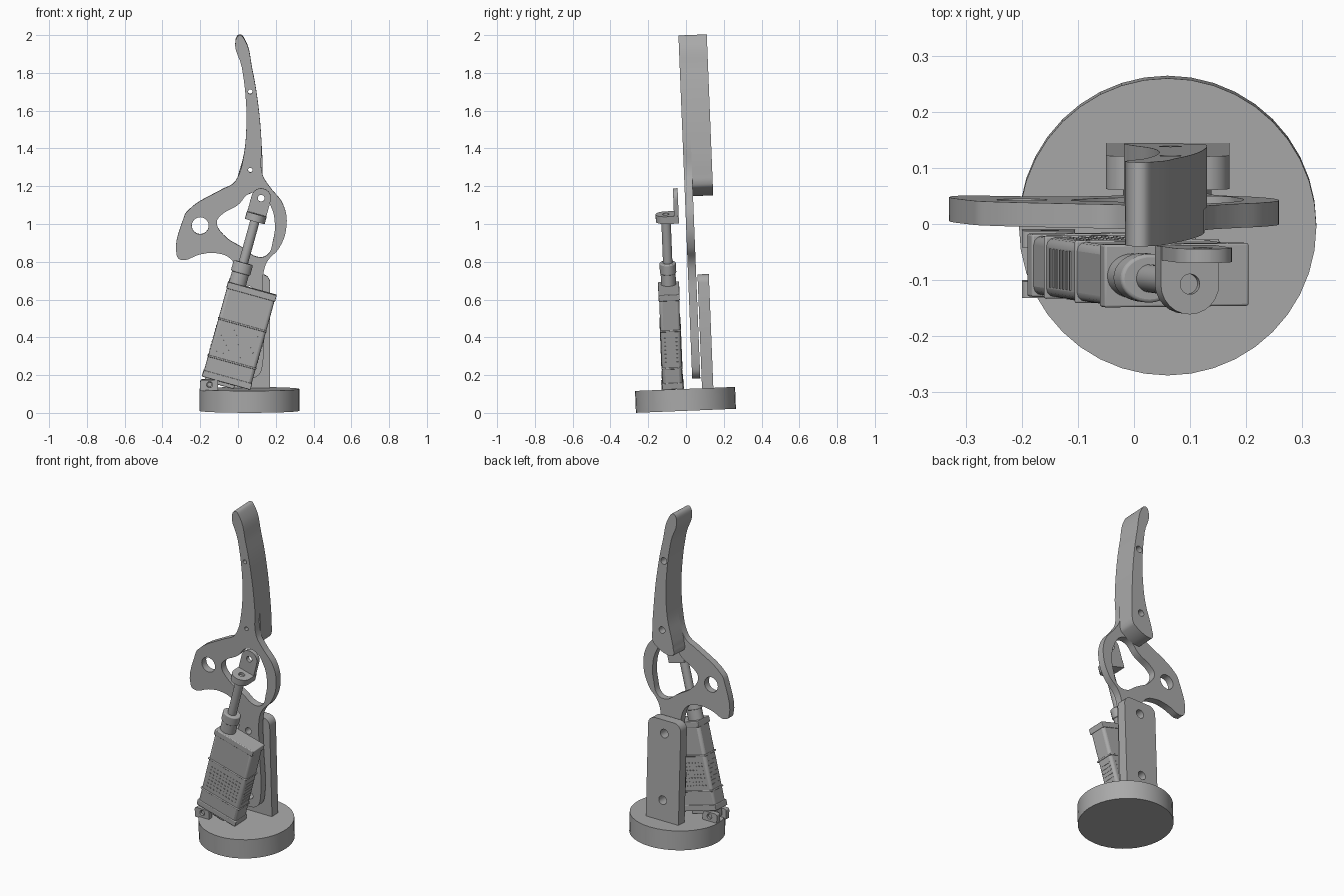
import bpy, math
from mathutils import Matrix

cube = bpy.data.objects.get("Cube")
if cube:
    bpy.data.objects.remove(cube, do_unlink=True)

grey = bpy.data.materials.new("plain_grey")
grey.use_nodes = True
grey.diffuse_color = (0.4, 0.4, 0.4, 1)
grey.node_tree.nodes["Principled BSDF"].inputs["Base Color"].default_value = (0.4, 0.4, 0.4, 1)

# Whole assembly leans slightly forward; the actuator also leans sideways
LEAN = Matrix.Rotation(0.04, 4, 'X')
ACT = LEAN @ Matrix.Translation((-0.15, -0.065, 0.155)) @ Matrix.Rotation(math.radians(15.5), 4, 'Y')


def finish(ob, frame, bevel=0):
    """Place in a frame, colour, bevel and shade."""
    ob.matrix_world = frame @ ob.matrix_world
    ob.data.materials.clear()
    ob.data.materials.append(grey)
    if bevel:
        mod = ob.modifiers.new("bevel", 'BEVEL')
        mod.width, mod.segments, mod.limit_method = bevel, 3, 'ANGLE'
    bpy.ops.object.select_all(action='DESELECT')
    ob.select_set(True)
    bpy.context.view_layer.objects.active = ob
    bpy.ops.object.shade_smooth_by_angle(angle=math.radians(35))
    return ob


def box(name, lo, hi, frame=LEAN, bevel=0):
    bpy.ops.mesh.primitive_cube_add(size=1)
    ob = bpy.context.object
    ob.name = name
    mid = [(a + b) / 2 for a, b in zip(lo, hi)]
    size = [b - a for a, b in zip(lo, hi)]
    ob.data.transform(Matrix.Translation(mid) @ Matrix.Diagonal((*size, 1)))
    return finish(ob, frame, bevel)


def cylinder(name, r, z0, z1, frame=LEAN, x=0, y=0, sides=32, squash=1, bevel=0):
    bpy.ops.mesh.primitive_cylinder_add(radius=r, depth=z1 - z0, vertices=sides)
    ob = bpy.context.object
    ob.name = name
    ob.data.transform(Matrix.Translation((x, y, (z0 + z1) / 2)) @ Matrix.Diagonal((1, squash, 1, 1)))
    return finish(ob, frame, bevel)


def circle(x, z, r, n=24):
    return [(x + r * math.cos(2 * math.pi * i / n), z + r * math.sin(2 * math.pi * i / n)) for i in range(n)]


def rounded(x0, x1, z0, z1, rb, rt):
    """Rectangle with separate bottom and top corner radii."""
    pts = []
    corners = [(x1 - rt, z1 - rt, rt, 0), (x0 + rt, z1 - rt, rt, 90),
               (x0 + rb, z0 + rb, rb, 180), (x1 - rb, z0 + rb, rb, 270)]
    for cx, cz, r, start in corners:
        for k in range(7):
            a = math.radians(start + 15 * k)
            pts.append((cx + r * math.cos(a), cz + r * math.sin(a)))
    return pts


def plate(name, loops, y0, y1, frame=LEAN, smooth=0, flat=False):
    """Extruded profile in x-z; the first `smooth` loops are curved, the rest polygons."""
    cu = bpy.data.curves.new(name, 'CURVE')
    cu.dimensions, cu.fill_mode = '2D', 'BOTH'
    cu.extrude, cu.resolution_u = (y1 - y0) / 2, 5
    for i, pts in enumerate(loops):
        if i < smooth:
            sp = cu.splines.new('BEZIER')
            sp.bezier_points.add(len(pts) - 1)
            for p, co in zip(sp.bezier_points, pts):
                p.co = (*co, 0)
                p.handle_left_type = p.handle_right_type = 'AUTO'
        else:
            sp = cu.splines.new('POLY')
            sp.points.add(len(pts) - 1)
            for p, co in zip(sp.points, pts):
                p.co = (*co, 0, 1)
        sp.use_cyclic_u = True
    tmp = bpy.data.objects.new("profile", cu)
    bpy.context.collection.objects.link(tmp)
    bpy.context.view_layer.update()
    me = bpy.data.meshes.new_from_object(tmp.evaluated_get(bpy.context.evaluated_depsgraph_get()))
    bpy.data.objects.remove(tmp, do_unlink=True)
    ob = bpy.data.objects.new(name, me)
    bpy.context.collection.objects.link(ob)
    if not flat:
        me.transform(Matrix.Translation((0, (y0 + y1) / 2, 0)) @ Matrix.Rotation(math.pi / 2, 4, 'X'))
    else:
        me.transform(Matrix.Translation((0, 0, (y0 + y1) / 2)))
    return finish(ob, frame)


# Base and rear post
cylinder("base_disc", 0.265, 0.011, 0.127, x=0.06, sides=40)
plate("rear_post", [rounded(-0.05, 0.17, 0.12, 0.73, 0.002, 0.045),
                    circle(0.06, 0.25, 0.026), circle(0.06, 0.65, 0.026)], 0.09, 0.15)

# Finger plate: long tip, open knuckle, side horn and lower shank
tip_right = [(0.035, 1.975), (0.075, 1.82), (0.108, 1.62), (0.125, 1.42), (0.13, 1.26)]
tip_left = [(0.0, 1.25), (0.03, 1.36), (0.044, 1.5), (0.042, 1.65), (0.02, 1.83), (-0.012, 1.975), (0.01, 1.998)]
knuckle = [(0.165, 1.2), (0.24, 1.1), (0.257, 0.99), (0.22, 0.875), (0.155, 0.8), (0.135, 0.74)]
shank = [(0.13, 0.6), (0.13, 0.25), (0.11, 0.2), (0.06, 0.18), (0.01, 0.2), (-0.01, 0.25), (-0.01, 0.6),
         (-0.005, 0.74)]
horn = [(-0.04, 0.815), (-0.12, 0.845), (-0.2, 0.838), (-0.305, 0.81), (-0.325, 0.835),
        (-0.288, 1.03), (-0.27, 1.065), (-0.08, 1.185), (-0.03, 1.21)]
opening = [(-0.112, 1.01), (-0.09, 1.045), (0.0, 1.1), (0.06, 1.16), (0.12, 1.16), (0.175, 1.09),
           (0.195, 1.0), (0.185, 0.91), (0.155, 0.835), (0.1, 0.825), (0.03, 0.87), (-0.08, 0.945)]
HOLES = [(0.065, 1.285), (0.065, 1.7)]
plate("finger_plate", [tip_right + knuckle + shank + horn + tip_left, opening,
                       circle(-0.2, 0.99, 0.045)] + [circle(x, z, 0.012) for x, z in HOLES]
      + [circle(0.06, z, 0.02) for z in (0.25, 0.65)], 0.04, 0.083, smooth=2)

# Thick grip pad behind the tip
pad_bottom = [(0.127, 1.21), (0.115, 1.19), (0.0, 1.145), (-0.015, 1.155), (-0.012, 1.2)]
plate("grip_pad", [tip_right + pad_bottom + tip_left] + [circle(x, z, 0.02) for x, z in HOLES],
      0.083, 0.19, smooth=1)

# Actuator body, with end cap and seam bands
box("actuator_body", (-0.048, -0.053, 0.035), (0.213, 0.053, 0.545), ACT, 0.016)
for name, lo, hi in (("top_cap", 0.515, 0.55), ("middle_band", 0.345, 0.355),
                     ("lower_band", 0.14, 0.15), ("bottom_cap", 0.03, 0.065)):
    box(name, (-0.051, -0.056, lo), (0.216, 0.056, hi), ACT, 0.004)
box("bottom_foot", (0.02, -0.04, 0.01), (0.13, 0.04, 0.04), ACT, 0.005)

# Vent ribs on both broad faces and the narrow sides
for row in range(7):
    z = 0.175 + row * 0.022
    for side in (-1, 1):
        for col in range(10):
            x = -0.018 + col * 0.0215
            box("vent_rib", (x, side * 0.054 - 0.002, z), (x + 0.008, side * 0.054 + 0.002, z + 0.005), ACT)
    box("side_rib", (-0.05, -0.035, z), (0.215, 0.035, z + 0.006), ACT)

# Collar and rod
cylinder("collar", 0.046, 0.54, 0.615, ACT, squash=0.86)
cylinder("collar_nut", 0.053, 0.61, 0.668, ACT, squash=0.82, bevel=0.006)
cylinder("rod", 0.025, 0.66, 0.905, ACT)

# Angle bracket at the rod end: round foot and upright ear
foot = [(0.054, 0.068), (-0.054, 0.068)] + [
    (0.054 * math.cos(math.radians(a)), 0.054 * math.sin(math.radians(a))) for a in range(180, 361, 15)]
plate("bracket_foot", [foot, circle(0, 0, 0.018)], 0.895, 0.935, ACT, flat=True)
cylinder("rod_screw", 0.018, 0.88, 0.92, ACT)
plate("bracket_ear", [rounded(-0.052, 0.052, 0.895, 1.072, 0.002, 0.05), circle(0, 1.02, 0.018)],
      0.043, 0.068, ACT)

# Lower pivot: two cheeks on the base, a lug on the actuator and a pin
for name, y0, y1 in (("front_cheek", -0.125, -0.095), ("back_cheek", -0.035, -0.005)):
    plate(name, [rounded(-0.2, -0.105, 0.12, 0.18, 0.002, 0.012), circle(-0.15, 0.155, 0.016)], y0, y1)
plate("pivot_lug", [rounded(-0.03, 0.03, -0.026, 0.05, 0.024, 0.004)], -0.02, 0.02, ACT)
plate("pivot_pin", [circle(-0.15, 0.155, 0.012)], -0.115, -0.015)
